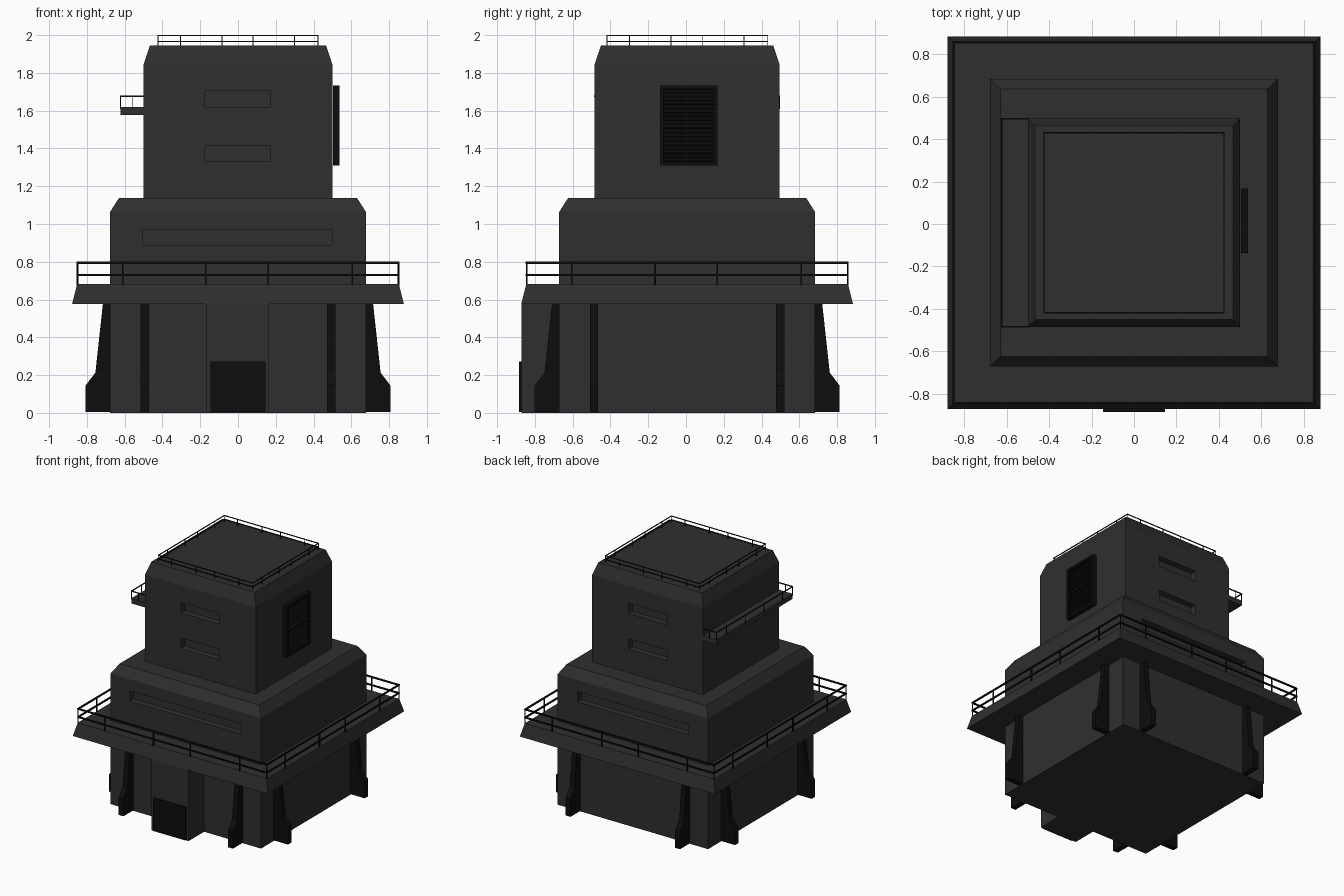
import bpy, bmesh
from mathutils import Matrix, Vector

if "Cube" in bpy.data.objects:
    bpy.data.objects.remove(bpy.data.objects["Cube"])

CY = 0.006  # tower axis sits slightly behind y = 0


def material(name, v):
    m = bpy.data.materials.new(name)
    m.diffuse_color = (v, v, v, 1)
    m.use_nodes = True
    m.node_tree.nodes["Principled BSDF"].inputs["Base Color"].default_value = m.diffuse_color
    return m


CONCRETE = material("concrete", 0.028)
METAL = material("dark_metal", 0.004)


def finish(name, bm, mat):
    bmesh.ops.recalc_face_normals(bm, faces=bm.faces[:])
    me = bpy.data.meshes.new(name)
    bm.to_mesh(me)
    bm.free()
    me.materials.append(mat)
    ob = bpy.data.objects.new(name, me)
    bpy.context.collection.objects.link(ob)
    return ob


def add_box(bm, lo, hi, rot=None):
    lo, hi = Vector(lo), Vector(hi)
    mat = Matrix.Translation((lo + hi) / 2)
    if rot:
        mat = mat @ rot
    bmesh.ops.create_cube(bm, size=1, matrix=mat @ Matrix.Diagonal((*(hi - lo), 1)))


def box(name, lo, hi, mat):
    bm = bmesh.new()
    add_box(bm, lo, hi)
    return finish(name, bm, mat)


def stack(name, levels, mat):
    """Closed rectangular solid from (half_x, half_y, z) levels."""
    bm = bmesh.new()
    rings = [[bm.verts.new((sx * hx, CY + sy * hy, z))
              for sx, sy in ((-1, -1), (1, -1), (1, 1), (-1, 1))] for hx, hy, z in levels]
    for a, b in zip(rings, rings[1:]):
        for i in range(4):
            j = (i + 1) % 4
            bm.faces.new((a[i], a[j], b[j], b[i]))
    bm.faces.new(rings[0][::-1])
    bm.faces.new(rings[-1])
    return finish(name, bm, mat)


def cut_slots(ob, half_y, slots, depth=0.05):
    """Recess window slots into the front and back walls."""
    bm = bmesh.new()
    for x0, x1, z0, z1 in slots:
        for s in (-1, 1):
            y0, y1 = sorted((CY + s * (half_y - depth), CY + s * (half_y + 0.1)))
            add_box(bm, (x0, y0, z0), (x1, y1, z1))
    cutter = finish(ob.name + "_cutter", bm, CONCRETE)
    cutter.hide_render = True
    mod = ob.modifiers.new("slots", 'BOOLEAN')
    mod.operation, mod.object, mod.solver = 'DIFFERENCE', cutter, 'EXACT'
    bpy.context.view_layer.objects.active = ob
    bpy.ops.object.modifier_apply(modifier=mod.name)
    bpy.data.objects.remove(cutter)


def add_bar(bm, p, q, t):
    """Axis-aligned square bar between two points."""
    h = Vector((t, t, t)) / 2
    lo = Vector(map(min, p, q)) - h
    hi = Vector(map(max, p, q)) + h
    add_box(bm, lo, hi)


def square_railing(name, half, z0, heights, posts, t):
    bm = bmesh.new()
    h = half - t / 2
    for s in (-1, 1):
        for z in heights:
            add_bar(bm, (-h, CY + s * h, z), (h, CY + s * h, z), t)
            add_bar(bm, (s * h, CY - h, z), (s * h, CY + h, z), t)
        for p in posts:
            add_bar(bm, (p, CY + s * h, z0), (p, CY + s * h, heights[-1]), t * 0.8)
            add_bar(bm, (s * h, CY + p, z0), (s * h, CY + p, heights[-1]), t * 0.8)
        for u in (-1, 1):
            add_bar(bm, (s * h, CY + u * h, z0), (s * h, CY + u * h, heights[-1]), t * 0.5)
    return finish(name, bm, METAL)


# main masses
base = stack("lower_block", [(0.678, 0.678, 0), (0.678, 0.678, 1.063), (0.63, 0.63, 1.138)], CONCRETE)
cut_slots(base, 0.678, [(-0.503, 0.498, 0.885, 0.968)])
tower = stack("upper_block", [(0.5, 0.49, 1.13), (0.5, 0.49, 1.844), (0.466, 0.456, 1.945)], CONCRETE)
cut_slots(tower, 0.49, [(-0.175, 0.17, 1.62, 1.705), (-0.175, 0.17, 1.33, 1.415)])
stack("walkway_platform", [(0.878, 0.878, 0.577), (0.852, 0.852, 0.682)], CONCRETE)

# entrance and door
box("entrance_block", (-0.17, -0.871, 0), (0.165, -0.6, 0.58), CONCRETE)
box("door", (-0.145, -0.885, 0.005), (0.145, -0.865, 0.272), METAL)

# buttresses, two on each wall
PROFILE = [(0.66, 0.005), (0.807, 0.005), (0.807, 0.145), (0.755, 0.213), (0.715, 0.58), (0.66, 0.58)]
bm = bmesh.new()
for k in range(4):
    rot = Matrix.Translation((0, CY, 0)) @ Matrix.Rotation(k * 1.5707963, 4, 'Z')
    for side in (-0.493, 0.493):
        a, b = [[bm.verts.new(rot @ Vector((r, side + w, z))) for r, z in PROFILE]
                for w in (-0.022, 0.022)]
        bm.faces.new(a)
        bm.faces.new(b[::-1])
        for i in range(len(a)):
            j = (i + 1) % len(a)
            bm.faces.new((a[i], b[i], b[j], a[j]))
finish("buttresses", bm, METAL)

# railings
square_railing("walkway_railing", 0.855, 0.675, (0.729, 0.795), (-0.61, -0.17, 0.16, 0.605), 0.011)
square_railing("roof_railing", 0.427, 1.94, (1.967, 1.997), (-0.305, -0.085, 0.08, 0.3), 0.006)

# side balcony and its railing
box("balcony", (-0.622, CY - 0.49, 1.577), (-0.49, CY + 0.49, 1.619), CONCRETE)
bm = bmesh.new()
X, Y, Z, T = -0.622, 0.489, 1.677, 0.007
add_bar(bm, (X, CY - Y, Z), (X, CY + Y, Z), T)
for s in (-1, 1):
    add_bar(bm, (X, CY + s * Y, Z), (-0.5, CY + s * Y, Z), T)
    add_bar(bm, (-0.56, CY + s * Y, 1.61), (-0.56, CY + s * Y, Z), T * 0.7)
for y in (-Y, -0.36, -0.12, 0.12, 0.36, Y):
    add_bar(bm, (X, CY + y, 1.61), (X, CY + y, Z), T * 0.7)
finish("balcony_railing", bm, METAL)

# louvred vent: backing, frame, slats
bm = bmesh.new()
Y0, Y1, Z0, Z1, F = -0.137, 0.167, 1.31, 1.732, 0.018
add_box(bm, (0.503, Y0, Z0), (0.513, Y1, Z1))
for y in (Y0, Y1 - F):
    add_box(bm, (0.503, y, Z0), (0.537, y + F, Z1))
for z in (Z0, (Z0 + Z1 - F) / 2, Z1 - F):
    add_box(bm, (0.503, Y0, z), (0.537, Y1, z + F))
tilt = Matrix.Rotation(0.6, 4, 'Y')
N = 18
for i in range(N):
    z = Z0 + F + (i + 0.5) * (Z1 - Z0 - 2 * F) / N
    add_box(bm, (0.51, Y0 + F, z - 0.003), (0.53, Y1 - F, z + 0.003), tilt)
finish("side_vent", bm, METAL)
